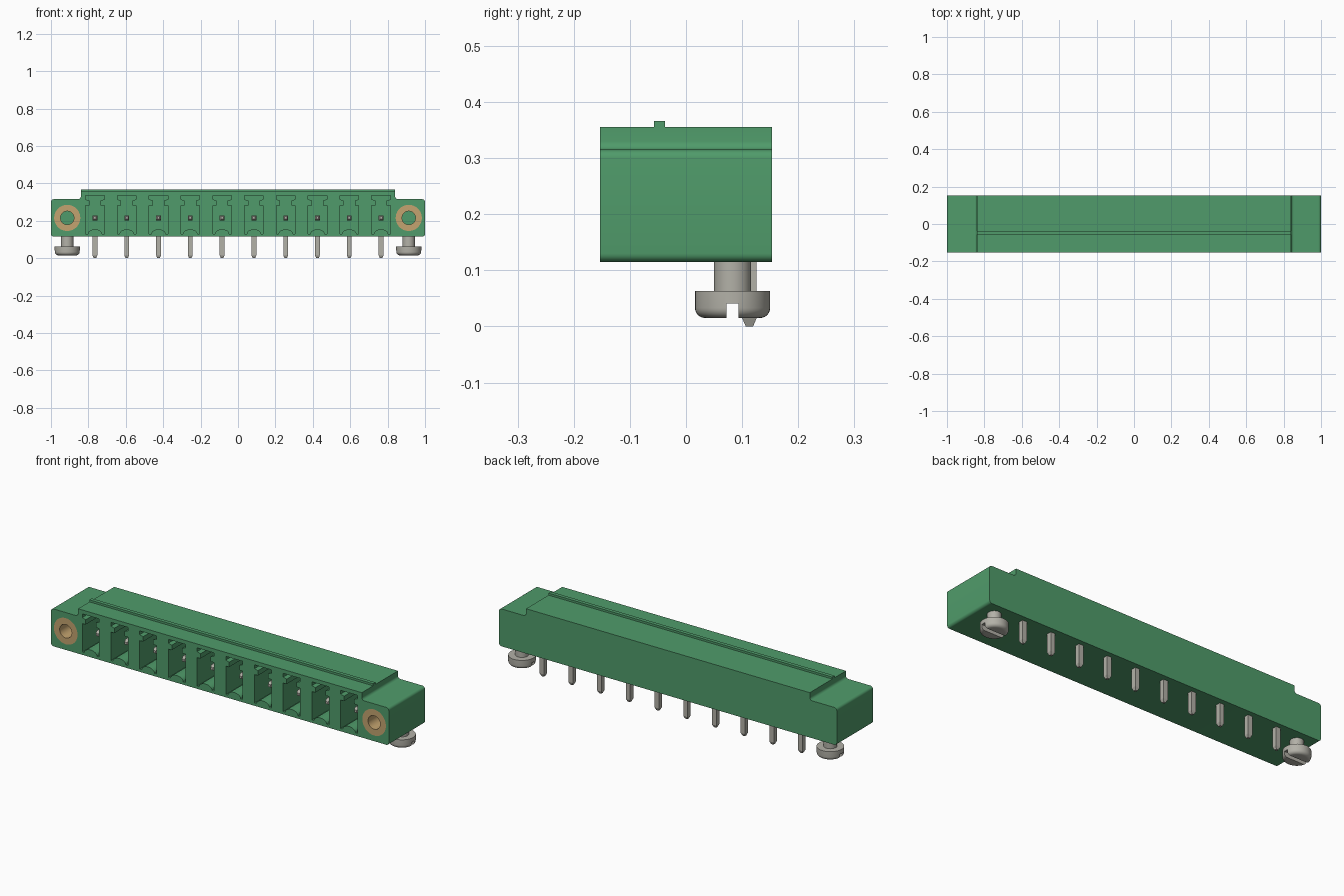
import bpy, bmesh
from math import sin, cos, pi, radians
from mathutils import Matrix, Vector

if "Cube" in bpy.data.objects:
    bpy.data.objects.remove(bpy.data.objects["Cube"])


def material(name, rgb):
    m = bpy.data.materials.new(name)
    m.use_nodes = True
    m.diffuse_color = (*rgb, 1)
    m.node_tree.nodes["Principled BSDF"].inputs["Base Color"].default_value = (*rgb, 1)
    return m


green = material("green plastic", (0.08, 0.33, 0.145))
metal = material("tin metal", (0.45, 0.44, 0.39))
brass = material("brass", (0.55, 0.37, 0.16))

FRONT, BACK = -0.153, 0.153
AXIS_Z = 0.215
EAR_X = 0.913
PITCH = 0.17
SLOTS = [(i - 4.5) * PITCH for i in range(10)]


def finish(name, bm, mat):
    bmesh.ops.recalc_face_normals(bm, faces=bm.faces)
    me = bpy.data.meshes.new(name)
    bm.to_mesh(me)
    bm.free()
    me.materials.append(mat)
    ob = bpy.data.objects.new(name, me)
    bpy.context.collection.objects.link(ob)
    return ob


def arc(cx, cz, r, a0, a1, n=6):
    angles = [radians(a0 + (a1 - a0) * i / n) for i in range(n + 1)]
    return [(cx + r * cos(a), cz + r * sin(a)) for a in angles]


def mirrored(half):
    return half + [(-x, z) for x, z in reversed(half) if x > 1e-6]


def add_prism(bm, outline, y0, y1, dx=0):
    # extrude an x-z outline along y
    face = bm.faces.new([bm.verts.new((x + dx, y0, z)) for x, z in outline])
    ext = bmesh.ops.extrude_face_region(bm, geom=[face])
    verts = [g for g in ext["geom"] if isinstance(g, bmesh.types.BMVert)]
    bmesh.ops.translate(bm, verts=verts, vec=(0, y1 - y0, 0))


def add_lathe(bm, profile, centre, axis, steps=40):
    # spin (radius, height) points around z or y
    tmp = []
    for i in range(steps):
        a = 2 * pi * i / steps
        ring = []
        for r, h in profile:
            u, v = r * cos(a), r * sin(a)
            p = Vector((u, v, h)) if axis == "z" else Vector((u, h, v))
            ring.append(bm.verts.new(p + Vector(centre)))
        tmp.append(ring)
    n = len(profile)
    for i in range(steps):
        a, b = tmp[i], tmp[(i + 1) % steps]
        for j in range(n):
            k = (j + 1) % n
            bm.faces.new((a[j], a[k], b[k], b[j]))
    bmesh.ops.remove_doubles(bm, verts=bm.verts, dist=1e-6)


def add_pin(bm, centre, length, width, rot):
    # square bar with a tapered end at local -z
    h, t = width / 2, 0.015
    rings = []
    for z, s in ((0, h * 0.5), (t, h), (length, h)):
        rings.append([bm.verts.new(Vector(centre) + rot @ Vector((x * s, y * s, z)))
                      for x, y in ((-1, -1), (1, -1), (1, 1), (-1, 1))])
    for a, b in zip(rings, rings[1:]):
        for i in range(4):
            bm.faces.new((a[i], a[(i + 1) % 4], b[(i + 1) % 4], b[i]))
    bm.faces.new(rings[0])
    bm.faces.new(rings[-1])


def cut(ob, cutter):
    mod = ob.modifiers.new("cut", "BOOLEAN")
    mod.operation, mod.solver, mod.object = "DIFFERENCE", "EXACT", cutter
    dg = bpy.context.evaluated_depsgraph_get()
    ob.data = bpy.data.meshes.new_from_object(ob.evaluated_get(dg))
    ob.modifiers.clear()
    bpy.data.objects.remove(cutter)


def smooth(ob):
    bpy.ops.object.select_all(action="DESELECT")
    ob.select_set(True)
    bpy.context.view_layer.objects.active = ob
    bpy.ops.object.shade_smooth_by_angle(angle=radians(35))


# Housing: stepped profile with rounded ears
half = (arc(0.985, 0.13, 0.015, -90, 0) + arc(0.985, 0.3, 0.015, 0, 90)
        + arc(0.855, 0.33, 0.015, 270, 180) + [(0.84, 0.355)])
bm = bmesh.new()
add_prism(bm, mirrored(half), FRONT, BACK)
housing = finish("housing", bm, green)

# Contact pockets with a curved key in the floor and a flared notch on top
bump = [(0.038 * cos(t * pi / 12), 0.13 + 0.024 * sin(t * pi / 12)) for t in range(6, -1, -1)]
pocket = bump + [(0.05, 0.13), (0.05, 0.282), (0.03, 0.282),
                 (0.03, 0.308), (0.05, 0.314), (0.05, 0.334)]
bm = bmesh.new()
for x in SLOTS:
    add_prism(bm, mirrored(pocket), FRONT - 0.05, 0.05, x)
for side in (-1, 1):
    add_prism(bm, arc(0, AXIS_Z, 0.07, 0, 351, 39), FRONT - 0.05, 0.05, side * EAR_X)
cut(housing, finish("pocket_cutter", bm, green))
smooth(housing)

# Coding rib along the top
bm = bmesh.new()
add_prism(bm, [(-0.84, 0.35), (0.84, 0.35), (0.84, 0.366), (-0.84, 0.366)], -0.057, -0.037)
finish("top_rib", bm, green)

# Contact pins: one leg down, one leg forward
to_front = Matrix.Rotation(radians(-90), 3, "X")
bm = bmesh.new()
for x in SLOTS:
    add_pin(bm, (x, 0.113, 0), 0.13, 0.026, Matrix.Identity(3))
    add_pin(bm, (x, -0.1, AXIS_Z), 0.16, 0.026, to_front)
finish("contact_pins", bm, metal)

for side, label in ((1, "left"), (-1, "right")):
    # Threaded flange insert
    bm = bmesh.new()
    add_lathe(bm, [(0.036, FRONT), (0.07, FRONT), (0.07, 0.05), (0.036, 0.05)],
              (side * EAR_X, 0, AXIS_Z), "y")
    smooth(finish(label + "_insert", bm, brass))

    # Mounting screw with a slotted head
    bm = bmesh.new()
    head = [(0, 0.015)] + arc(0.049, 0.033, 0.018, -90, 0) + [
        (0.067, 0.063), (0.033, 0.063), (0.033, 0.125), (0, 0.125)]
    add_lathe(bm, head, (side * EAR_X, 0.083, 0), "z")
    # drop the collapsed faces on the axis
    bmesh.ops.dissolve_degenerate(bm, dist=1e-6, edges=bm.edges)
    screw = finish(label + "_screw", bm, metal)
    bm = bmesh.new()
    add_prism(bm, [(-0.1, 0), (0.1, 0), (0.1, 0.041), (-0.1, 0.041)], 0.072, 0.094, side * EAR_X)
    cut(screw, finish("slot_cutter", bm, metal))
    smooth(screw)
